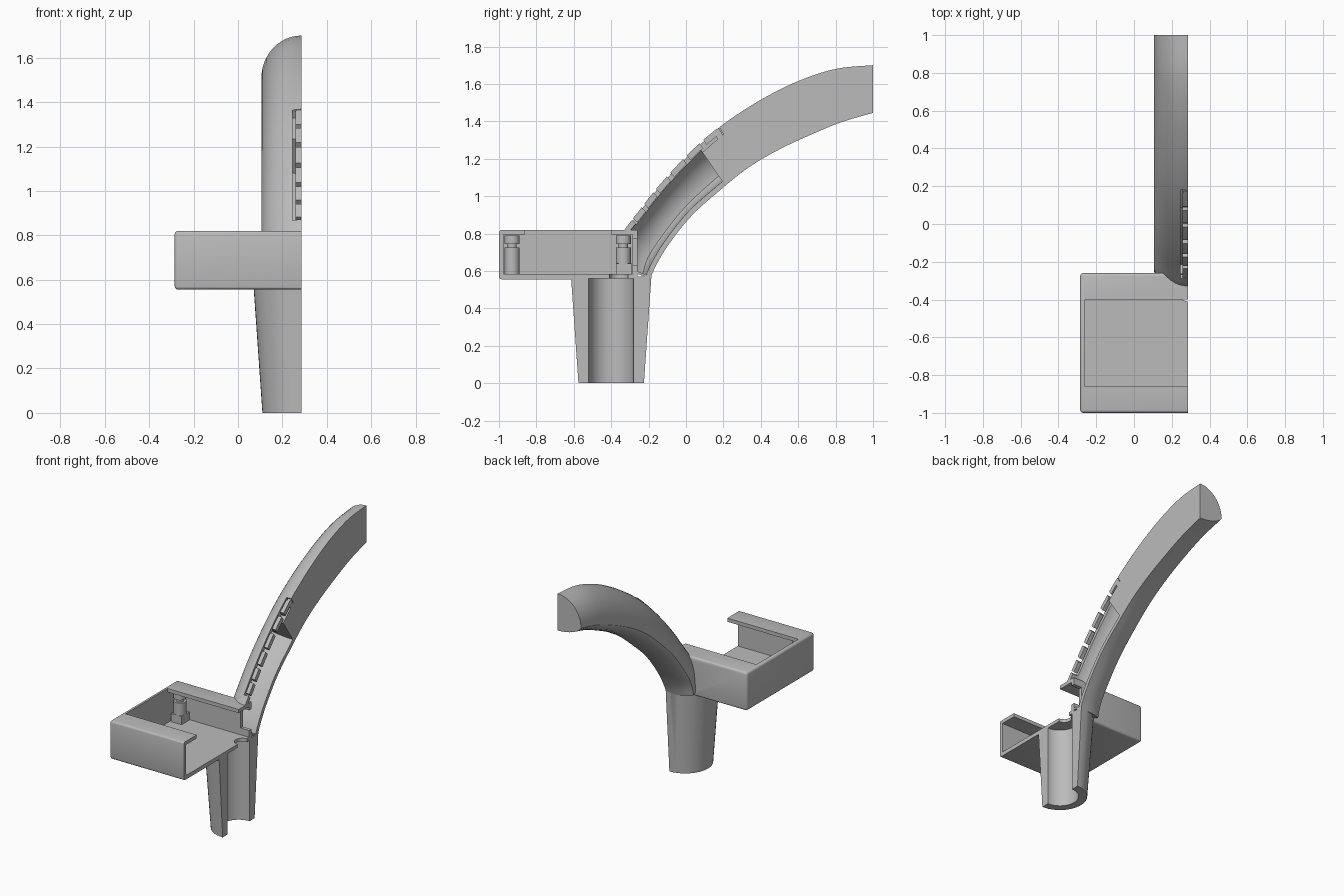
import bpy, bmesh, math
from mathutils import Vector

if "Cube" in bpy.data.objects:
    bpy.data.objects.remove(bpy.data.objects["Cube"], do_unlink=True)

CUT = 0.285      # plane where the body is sliced open
grey = bpy.data.materials.new("plain_grey")
grey.use_nodes = True
grey.diffuse_color = (0.5, 0.5, 0.5, 1)
grey.node_tree.nodes["Principled BSDF"].inputs["Base Color"].default_value = (0.5, 0.5, 0.5, 1)


def finish(name, bm):
    bmesh.ops.recalc_face_normals(bm, faces=bm.faces)
    me = bpy.data.meshes.new(name)
    bm.to_mesh(me)
    bm.free()
    me.materials.append(grey)
    ob = bpy.data.objects.new(name, me)
    bpy.context.collection.objects.link(ob)
    return ob


def box(name, lo, hi, bevel=0):
    bm = bmesh.new()
    bmesh.ops.create_cube(bm, size=1)
    for v in bm.verts:
        v.co = [l + (c + 0.5) * (h - l) for c, l, h in zip(v.co, lo, hi)]
    if bevel:
        bmesh.ops.bevel(bm, geom=bm.edges[:], offset=bevel, segments=3, profile=0.5, affect='EDGES')
    return finish(name, bm)


def cone(name, x, y, z0, z1, r0, r1, sides=48):
    bm = bmesh.new()
    bmesh.ops.create_cone(bm, cap_ends=True, segments=sides, radius1=r0, radius2=r1, depth=z1 - z0)
    bmesh.ops.translate(bm, verts=bm.verts, vec=(x, y, (z0 + z1) / 2))
    return finish(name, bm)


def combine(target, tool, operation):
    mod = target.modifiers.new("join", 'BOOLEAN')
    mod.operation, mod.object, mod.solver = operation, tool, 'EXACT'
    bpy.context.view_layer.objects.active = target
    bpy.ops.object.modifier_apply(modifier=mod.name)
    bpy.data.objects.remove(tool, do_unlink=True)


# Arm rails: matching points (y, z) on the outer and inner curves
OUTER = [(1, 1.70), (.8, 1.68), (.6, 1.615), (.4, 1.515), (.2, 1.385),
         (.03, 1.24), (-.13, 1.07), (-.25, .92), (-.35, .78), (-.37, .62)]
INNER = [(1, 1.445), (.83, 1.395), (.66, 1.325), (.49, 1.245), (.33, 1.15),
         (.18, 1.03), (.03, .895), (-.09, .745), (-.16, .63), (-.19, .56)]


def rail(points, t):
    """Smooth curve through the rail points."""
    last = len(points) - 1
    i = min(int(t), last - 1)
    u = t - i
    a, b, c, d = [Vector(points[min(max(k, 0), last)]) for k in range(i - 1, i + 3)]
    return b + (c - a) * u / 2 + (a * 2 - b * 5 + c * 4 - d) * u**2 / 2 + (b * 3 - a - c * 3 + d) * u**3 / 2


def sweep(name, t0, t1, section, steps):
    """Sweep a section of (x, height above inner rail) along the arm."""
    bm = bmesh.new()
    rings = []
    for s in range(steps + 1):
        t = t0 + (t1 - t0) * s / steps
        top, low = rail(OUTER, t), rail(INNER, t)
        up = (top - low).normalized()
        ring = []
        for x, h in section((top - low).length):
            p = low + up * h
            ring.append(bm.verts.new((x, p.x, p.y)))
        rings.append(ring)
    n = len(rings[0])
    for a, b in zip(rings, rings[1:]):
        for k in range(n):
            bm.faces.new((a[k], a[(k + 1) % n], b[(k + 1) % n], b[k]))
    bm.faces.new(rings[0])
    bm.faces.new(rings[-1])
    return finish(name, bm)


def arm_section(inset):
    """Half dome above a shallow belly, meeting in one side edge."""
    def section(h):
        w, edge = 0.18 - inset, h * 0.24
        pts = [(CUT + 0.03, h - inset)]
        for k in range(13):
            a = math.pi / 2 * k / 12
            pts.append((CUT - w * math.sin(a), edge + (h - inset - edge) * math.cos(a)))
        for k in range(1, 7):
            a = math.pi / 2 * (1 - k / 6)
            pts.append((CUT - w * math.sin(a), edge - (edge - inset) * (1 - math.sin(a) ** 2) ** 0.7))
        pts.append((CUT + 0.03, inset))
        return pts
    return section


def strip_section(x0, x1, deep, high):
    return lambda h: [(x0, h - deep), (x1, h - deep), (x1, h + high), (x0, h + high)]


# Outer body: tray, arm and socket leg
body = box("lamp_body", (-.285, -1, .555), (.4, -.26, .82), .015)
combine(body, sweep("arm", 0, 9, arm_section(0), 54), 'UNION')
combine(body, cone("leg", CUT, -.4, 0, .57, .175, .215), 'UNION')

# Hollow inside the arm, kept clear of the tray
hollow = sweep("arm_hollow", 4.8, 8.8, arm_section(.028), 30)
combine(hollow, box("tray_keep", (-1, -1.1, 0), (1, -.26, .82)), 'DIFFERENCE')
combine(hollow, box("floor_keep", (-1, -1.1, 0), (1, 1, .575)), 'DIFFERENCE')
combine(body, hollow, 'DIFFERENCE')

# Tray cavity, top opening, cable holes and leg bore
combine(body, box("cavity", (-.26, -.975, .583), (.4, -.285, .795)), 'DIFFERENCE')
combine(body, box("opening", (-.26, -.86, .7), (.4, -.4, .9)), 'DIFFERENCE')
combine(body, cone("bore", CUT, -.4, -.1, .56, .12, .12), 'DIFFERENCE')
combine(body, cone("floor_hole", CUT, -.36, .5, .65, .05, .05, 24), 'DIFFERENCE')
combine(body, box("wall_hole", (.22, -.32, .63), (.4, -.2, .77)), 'DIFFERENCE')

# Vent channel along the arm crest, then the slicing plane
combine(body, sweep("vent_channel", 4.12, 7.35, strip_section(.246, .4, .045, .04), 24), 'DIFFERENCE')
combine(body, box("slice", (CUT, -2, -1), (1, 2, 3)), 'DIFFERENCE')

# Vent bars
COUNT = 6
pitch = (7.35 - 4.15) / COUNT
for i in range(COUNT):
    start = 4.15 + i * pitch
    sweep(f"vent_bar_{i + 1}", start + .05, start + pitch - .07, strip_section(.258, CUT, .03, .002), 4)
sweep("vent_stop", 4.14, 4.3, strip_section(.262, CUT, .055, 0), 3)

# Notched screw posts in the closed corners of the tray
for label, y in (("front", -.93), ("back", -.335)):
    cone(f"{label}_post", -.21, y, .58, .725, .04, .04, 24)
    cone(f"{label}_post_neck", -.21, y, .72, .75, .025, .025, 24)
    cone(f"{label}_post_cap", -.21, y, .745, .79, .04, .04, 24)
box("post_foot", (-.25, -.375, .58), (-.17, -.29, .64))

for ob in list(bpy.context.scene.objects):
    if ob.type == 'MESH':
        bpy.ops.object.select_all(action='DESELECT')
        ob.select_set(True)
        bpy.context.view_layer.objects.active = ob
        bpy.ops.object.shade_smooth_by_angle(angle=math.radians(30))
